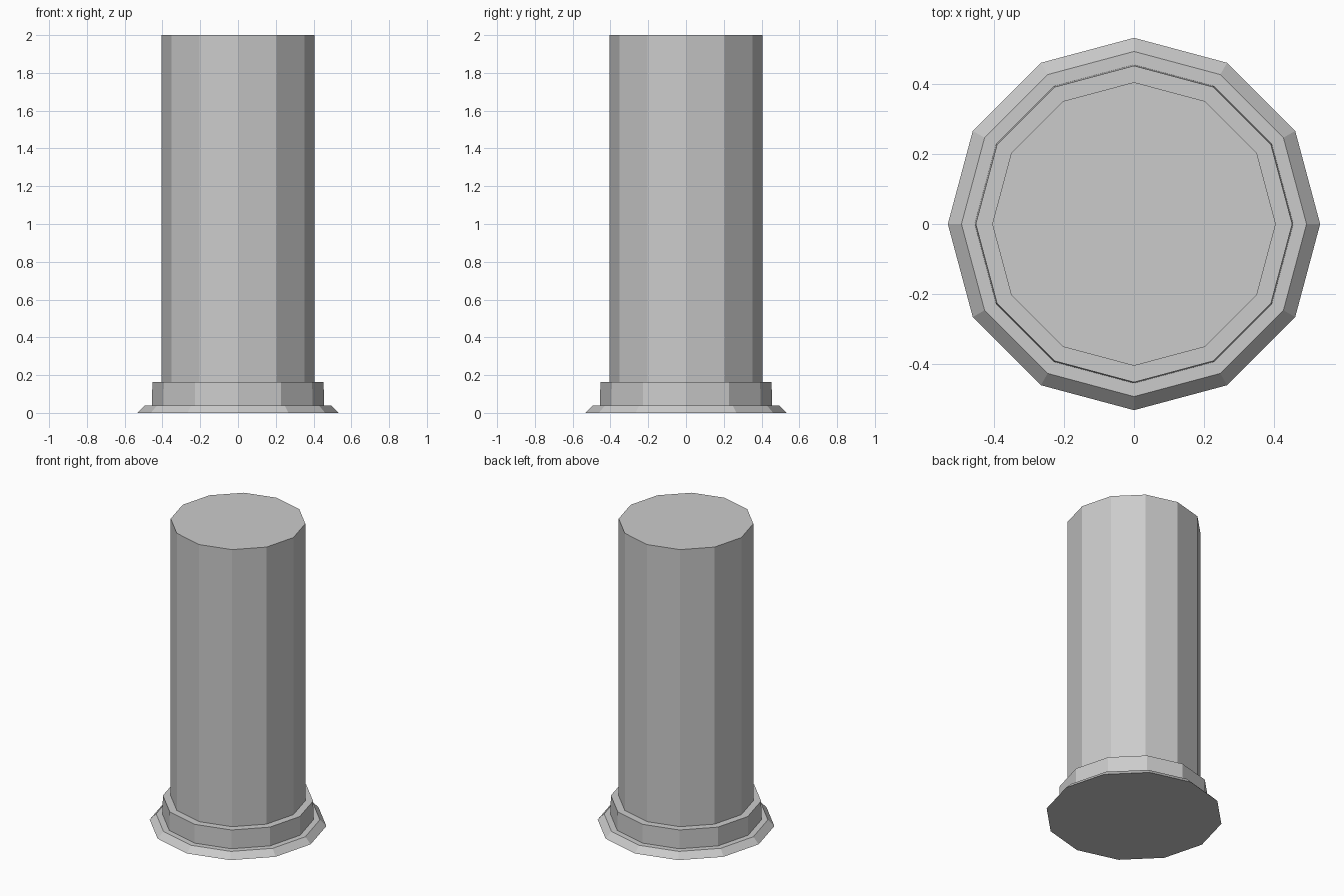
import bpy, bmesh
from math import cos, sin, tau

if "Cube" in bpy.data.objects:
    bpy.data.objects.remove(bpy.data.objects["Cube"])

SIDES = 12

def lathe(name, profile):
    """Revolve (radius, z) points into a capped, flat-shaded solid."""
    bm = bmesh.new()
    rings = [[bm.verts.new((r * cos(tau * i / SIDES), r * sin(tau * i / SIDES), z))
              for i in range(SIDES)] for r, z in profile]
    for low, high in zip(rings, rings[1:]):
        for i in range(SIDES):
            j = (i + 1) % SIDES
            bm.faces.new((low[i], low[j], high[j], high[i]))
    bm.faces.new(rings[0][::-1])
    bm.faces.new(rings[-1])
    mesh = bpy.data.meshes.new(name)
    bm.to_mesh(mesh)
    bm.free()
    obj = bpy.data.objects.new(name, mesh)
    bpy.context.collection.objects.link(obj)
    return obj

# Sloped foot, collar and shaft as one stepped solid
lathe("column", [(0.533, 0), (0.494, 0.04), (0.456, 0.04),
                 (0.453, 0.163), (0.406, 0.163), (0.406, 2.0)])
